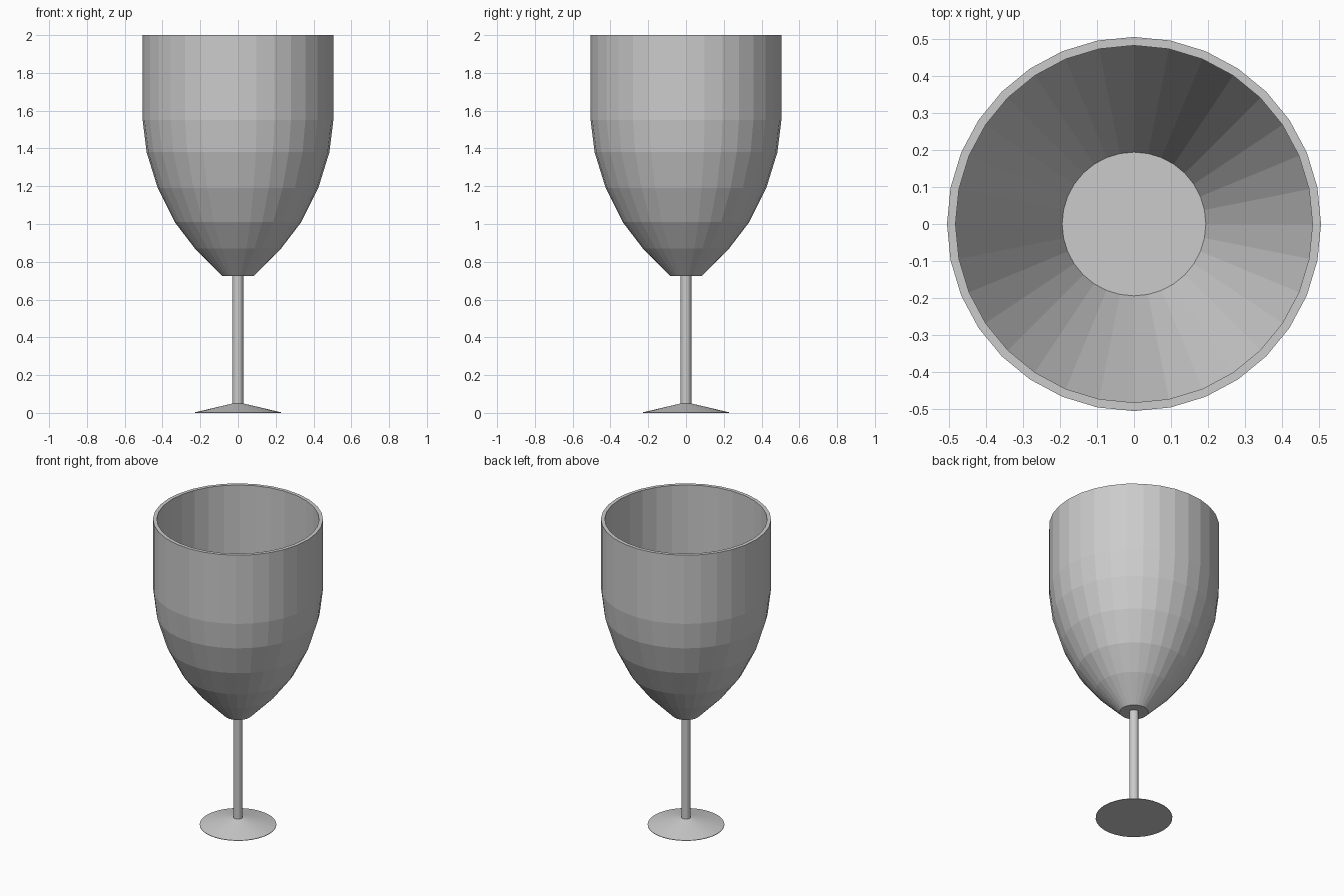
import bpy, bmesh
from math import cos, sin, pi

if "Cube" in bpy.data.objects:
    bpy.data.objects.remove(bpy.data.objects["Cube"])

SIDES = 32


def lathe(name, profile):
    """Revolve (radius, z) points around z and cap both ends flat."""
    bm = bmesh.new()
    rings = []
    for r, z in profile:
        rings.append([bm.verts.new((r * cos(2 * pi * i / SIDES), r * sin(2 * pi * i / SIDES), z))
                      for i in range(SIDES)])
    for a, b in zip(rings, rings[1:]):
        for i in range(SIDES):
            j = (i + 1) % SIDES
            bm.faces.new((a[i], a[j], b[j], b[i]))
    bm.faces.new(rings[0][::-1])
    bm.faces.new(rings[-1])
    bmesh.ops.recalc_face_normals(bm, faces=bm.faces)
    mesh = bpy.data.meshes.new(name)
    bm.to_mesh(mesh)
    bm.free()
    obj = bpy.data.objects.new(name, mesh)
    bpy.context.collection.objects.link(obj)
    return obj


# Foot: shallow cone rising to the stem
lathe("foot", [(0.228, 0.0), (0.228, 0.003), (0.028, 0.05)])

# Stem: thin straight rod
lathe("stem", [(0.028, 0.045), (0.028, 0.725)])

# Bowl: outside wall up to the rim, then the inside wall down to a flat floor
lathe("bowl", [(0.085, 0.725), (0.228, 0.87), (0.335, 1.01), (0.425, 1.19),
               (0.484, 1.38), (0.505, 1.55), (0.505, 2.0),
               (0.482, 2.0), (0.482, 1.55), (0.194, 0.88)])
